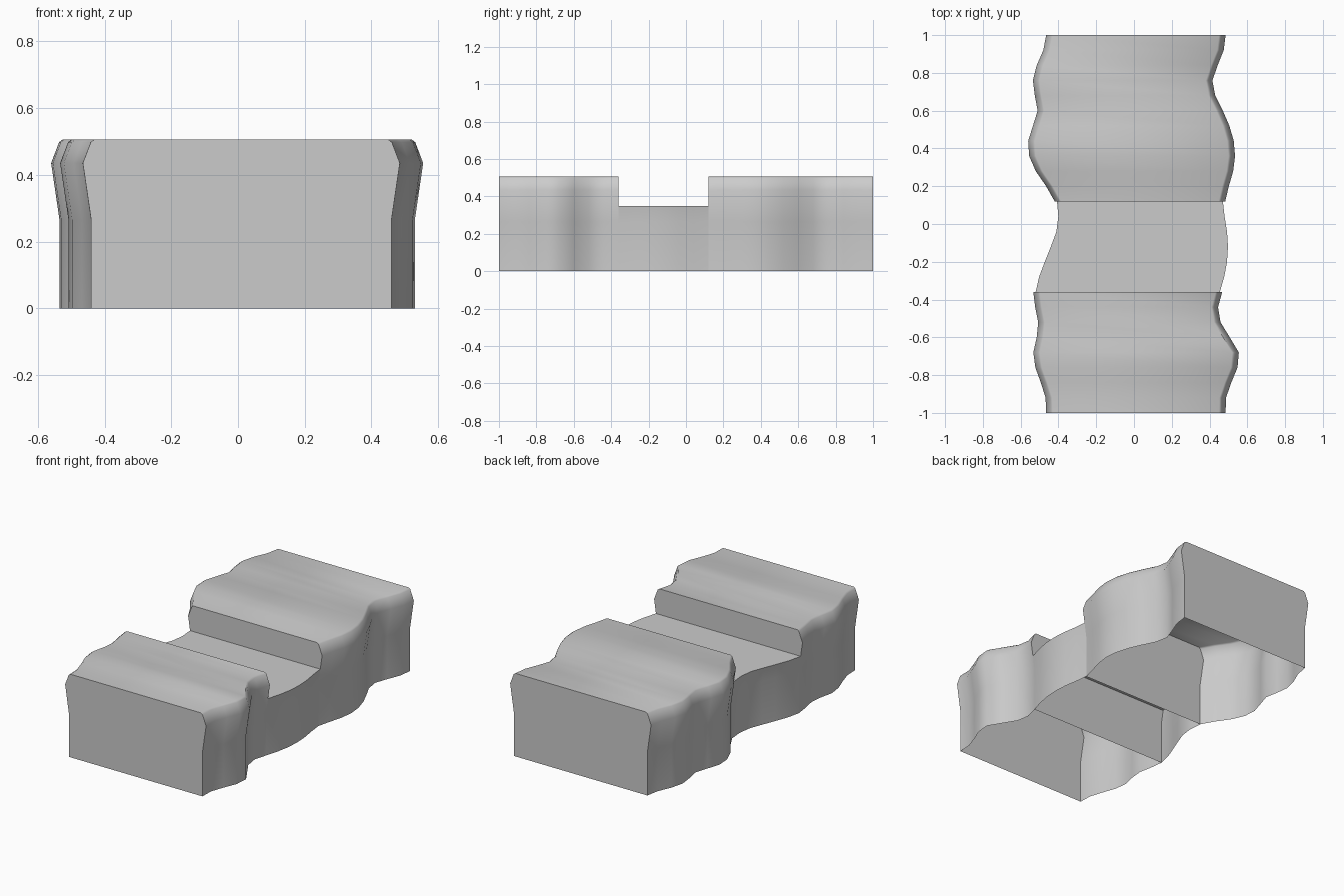
import bpy, bmesh

if "Cube" in bpy.data.objects:
    bpy.data.objects.remove(bpy.data.objects["Cube"])

# Wavy side walls sampled every 0.08 from y = 1 down to y = -1 (wall foot positions)
RIGHT = [.46, .45, .418, .39, .405, .445, .48, .503, .51, .50, .477, .458,
         .467, .48, .485, .48, .465, .442,
         .42, .433, .482, .53, .523, .49, .462, .46]
LEFT = [.44, .455, .49, .51, .50, .485, .51, .535, .53, .495, .44, .395,
        .388, .398, .428, .46, .49, .508,
        .498, .482, .49, .508, .497, .468, .443, .44]

# Wall section: outward offset and height
FULL = [(0, 0), (0, .265), (.025, .435), (.001, .498), (-.010, .506)]
LOW = [(0, 0), (0, .265), (.0125, .35)]


def shell(name, first, last, section, ends):
    """Open-bottomed block lofted along y from the wall samples."""
    bm = bmesh.new()
    rings = []
    for i in range(first, last + 1):
        y = 1 - .08 * i
        pts = [(-LEFT[i] - o, y, z) for o, z in section]
        pts += [(RIGHT[i] + o, y, z) for o, z in reversed(section)]
        rings.append([bm.verts.new(p) for p in pts])
    for a, b in zip(rings, rings[1:]):
        for k in range(len(a) - 1):
            bm.faces.new((a[k], b[k], b[k + 1], a[k + 1]))
    if ends:
        bm.faces.new(rings[0])
        bm.faces.new(list(reversed(rings[-1])))
    bmesh.ops.recalc_face_normals(bm, faces=bm.faces)
    # Keep the top facing up
    top = max(bm.faces, key=lambda f: f.calc_center_median().z)
    if top.normal.z < 0:
        bmesh.ops.reverse_faces(bm, faces=bm.faces)
    me = bpy.data.meshes.new(name)
    bm.to_mesh(me)
    bm.free()
    ob = bpy.data.objects.new(name, me)
    bpy.context.collection.objects.link(ob)
    bpy.ops.object.select_all(action='DESELECT')
    ob.select_set(True)
    bpy.context.view_layer.objects.active = ob
    bpy.ops.object.shade_smooth_by_angle(angle=0.7)


shell("back_block", 0, 11, FULL, True)
shell("sunken_channel", 11, 17, LOW, False)
shell("front_block", 17, 25, FULL, True)
